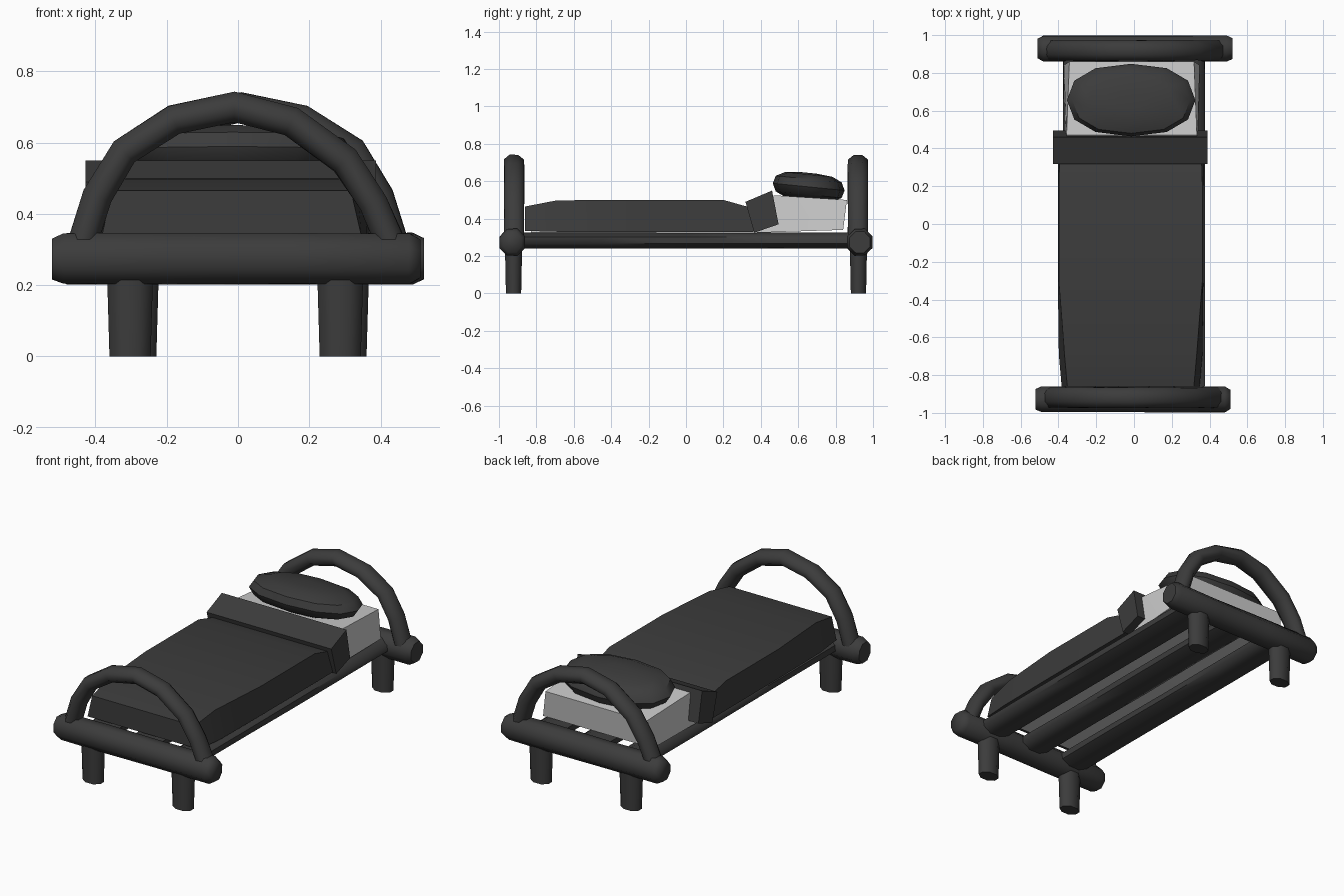
import bpy, math, random
from mathutils import Vector, Matrix

if "Cube" in bpy.data.objects:
    bpy.data.objects.remove(bpy.data.objects["Cube"])

random.seed(4)
dark = bpy.data.materials.new("dark")
dark.diffuse_color = (0.045, 0.045, 0.045, 1)
dark.use_nodes = True
dark.node_tree.nodes["Principled BSDF"].inputs["Base Color"].default_value = dark.diffuse_color


def make(name, verts, faces, mat=dark, angle=35):
    me = bpy.data.meshes.new(name)
    me.from_pydata([tuple(v) for v in verts], [], faces)
    ob = bpy.data.objects.new(name, me)
    bpy.context.collection.objects.link(ob)
    if mat:
        me.materials.append(mat)
    bpy.ops.object.select_all(action='DESELECT')
    bpy.context.view_layer.objects.active = ob
    ob.select_set(True)
    bpy.ops.object.mode_set(mode='EDIT')
    bpy.ops.mesh.select_all(action='SELECT')
    bpy.ops.mesh.normals_make_consistent(inside=False)
    bpy.ops.object.mode_set(mode='OBJECT')
    bpy.ops.object.shade_smooth_by_angle(angle=math.radians(angle))
    return ob


def loft(name, rings, mat=dark, angle=35):
    """Closed skin through equal-sized rings of points, capped at both ends."""
    n = len(rings[0])
    verts = [v for r in rings for v in r]
    faces = [(i * n + j, i * n + (j + 1) % n, (i + 1) * n + (j + 1) % n, (i + 1) * n + j)
             for i in range(len(rings) - 1) for j in range(n)]
    faces += [tuple(range(n)), tuple(range(len(verts) - n, len(verts)))]
    return make(name, verts, faces, mat, angle)


def log(name, path, ref, radii, sides=8, wobble=0.0, scale=None):
    """Hand-hewn tube along a path; radii = (along ref, across ref)."""
    path, ref = [Vector(p) for p in path], Vector(ref)
    rings = []
    for i, p in enumerate(path):
        t = (path[min(i + 1, len(path) - 1)] - path[max(i - 1, 0)]).normalized()
        side = t.cross(ref).normalized()
        s = scale[i] if scale else 1
        rings.append([p + (ref * radii[0] * math.cos(a) + side * radii[1] * math.sin(a))
                      * s * (1 + random.uniform(-wobble, wobble))
                      for a in [2 * math.pi * (j + 0.5) / sides for j in range(sides)]])
    return loft(name, rings, dark, 62)


# End frames: the headboard is the footboard turned half a circle
arch = [(-.445, .29), (-.395, .45), (-.32, .575), (-.18, .665), (-.01, .70),
        (.15, .66), (.30, .55), (.38, .43), (.44, .29)]
for part, turn in (("footboard", 0), ("headboard", math.pi)):
    obs = [
        log(part + "_beam", [(x, -.929, .274) for x in (-.522, -.49, -.2, .15, .48, .512)],
            (0, 1, 0), (.073, .077), wobble=.03, scale=(.8, 1, 1, 1, 1, .75)),
        log(part + "_arch", [(x, -.919, z) for x, z in arch],
            (0, 1, 0), (.058, .045), wobble=.04),
    ]
    for x, side in ((-.303, "left"), (.287, "right")):
        obs.append(log(f"{part}_{side}_leg", [(x, -.922, 0), (x, -.922, .26)],
                       (0, 1, 0), (.048, .068), scale=(.92, 1.04)))
    for ob in obs:
        ob.data.transform(Matrix.Rotation(turn, 4, 'Z'))

# Three broad flattened rails under the mattress
for x, side in ((-.287, "left"), (0, "middle"), (.287, "right")):
    log(side + "_rail", [(x, y, .284) for y in (-.9, -.45, 0, .45, .9)],
        (0, 0, 1), (.046, .095), wobble=.03)


def slab(name, sections, cx, mat):
    """Sections: y, bottom shift, bottom half width, top half width, bottom z, top z."""
    return loft(name, [[(cx - b, y + dy, z0), (cx + b, y + dy, z0), (cx + t, y, z1), (cx - t, y, z1)]
                       for y, dy, b, t, z0, z1 in sections], mat, 20)


# Mattress
slab("mattress", [(-.83, 0, .33, .31, .324, .43), (-.3, 0, .34, .34, .324, .46),
                  (.36, 0, .35, .34, .324, .445), (.47, 0, .35, .345, .328, .525),
                  (.86, -.02, .36, .33, .34, .50)], -.012, None)

# Blanket draped over the mattress
slab("blanket", [(-.86, 0, .365, .335, .335, .465), (-.69, 0, .38, .35, .33, .498),
                 (-.3, 0, .385, .38, .33, .50), (.2, 0, .385, .38, .33, .50),
                 (.36, 0, .385, .375, .33, .455)], -.018, dark)

# Turned-down fold of the blanket, a tilted block
fold = [(.318, .49), (.46, .55), (.495, .37), (.365, .325)]
loft("blanket_fold", [[(x, y, z) for y, z in fold] for x in (-.428, .388)], dark, 20)


def puff(v, e):
    return math.copysign(abs(v) ** e, v)


# Pillow: flattened, boxy low-poly ball, sinking a little towards the headboard
rings = []
for k in range(7):
    phi = math.pi * min(max(k, .15), 5.85) / 6 - math.pi / 2
    ring = []
    for j in range(12):
        a = 2 * math.pi * j / 12
        r = puff(math.cos(phi), .6)
        y = .192 * r * puff(math.sin(a), .9)
        ring.append((-.015 + .34 * r * puff(math.cos(a), .85), .656 + y,
                     .570 + .075 * puff(math.sin(phi), .85) - .1 * y))
    rings.append(ring)
loft("pillow", rings, dark, 40)
